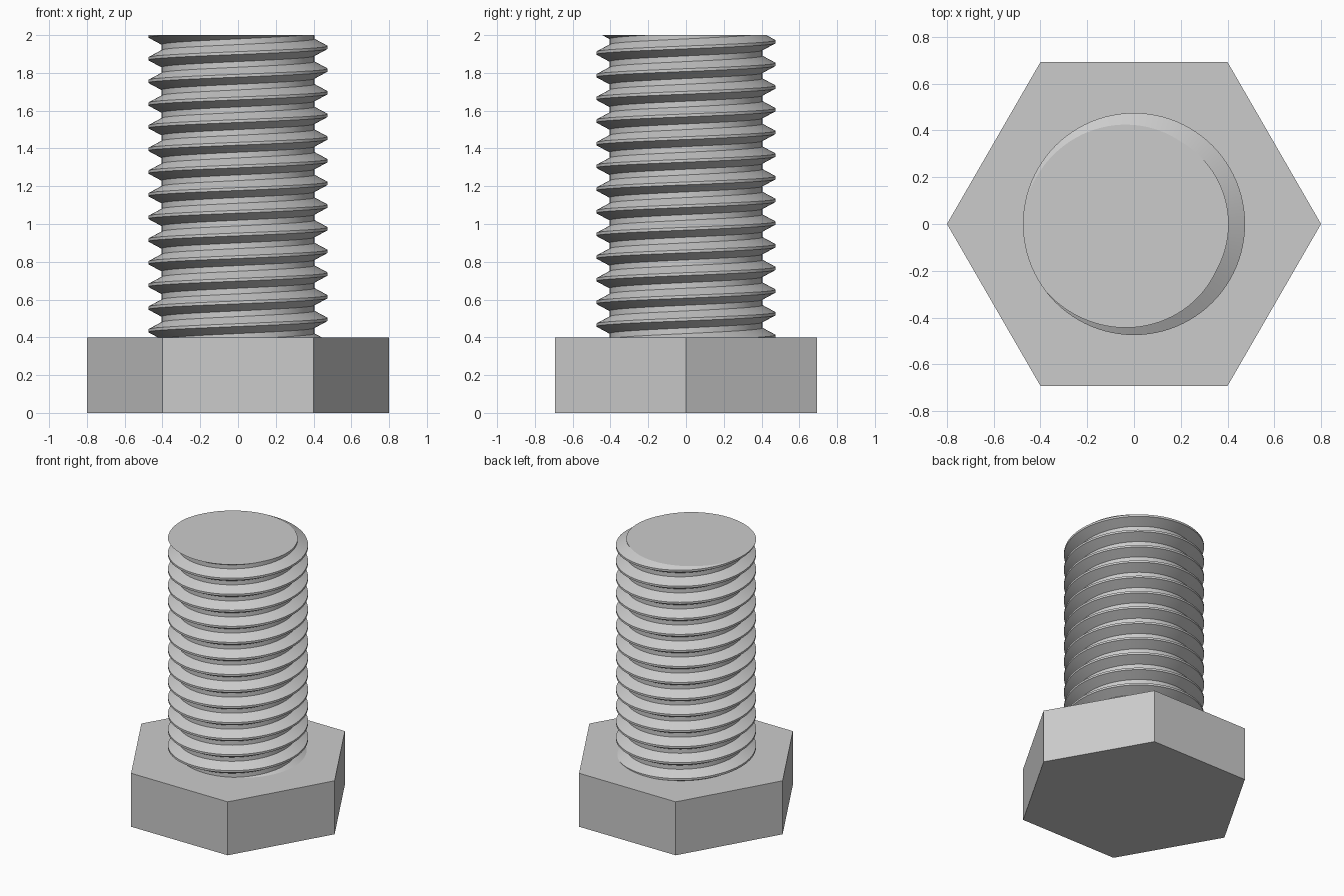
import bpy, bmesh
from math import sin, cos, pi, radians

cube = bpy.data.objects.get("Cube")
if cube:
    bpy.data.objects.remove(cube)

HEAD_RADIUS, HEAD_TOP, TOP = 0.8, 0.4, 2.0
CREST, ROOT, PITCH = 0.475, 0.405, 0.12
CREST_Z = 0.495          # height of one crest on the +x side
SEGMENTS = 96

steel = bpy.data.materials.new("steel_grey")
steel.use_nodes = True
colour = (0.6, 0.6, 0.6, 1)
steel.diffuse_color = colour
steel.node_tree.nodes["Principled BSDF"].inputs["Base Color"].default_value = colour


def finish(bm, name):
    mesh = bpy.data.meshes.new(name)
    bm.to_mesh(mesh)
    bm.free()
    mesh.materials.append(steel)
    obj = bpy.data.objects.new(name, mesh)
    bpy.context.collection.objects.link(obj)
    return obj


# Hexagonal head: extruded six-sided profile
bm = bmesh.new()
corners = [bm.verts.new((HEAD_RADIUS * cos(i * pi / 3), HEAD_RADIUS * sin(i * pi / 3), 0))
           for i in range(6)]
base = bm.faces.new(corners)
top = bmesh.ops.extrude_face_region(bm, geom=[base], use_keep_orig=True)["geom"]
bmesh.ops.translate(bm, vec=(0, 0, HEAD_TOP),
                    verts=[g for g in top if isinstance(g, bmesh.types.BMVert)])
bmesh.ops.recalc_face_normals(bm, faces=bm.faces[:])
finish(bm, "hex_head")

# Threaded shank: a flat-crested profile swept up a right-handed helix
crest_half, root_half = PITCH / 16, PITCH / 8
profile = [(CREST, -crest_half), (CREST, crest_half),
           (ROOT, PITCH / 2 - root_half), (ROOT, PITCH / 2 + root_half)]
bm = bmesh.new()
columns = []
for s in range(SEGMENTS):
    a = 2 * pi * s / SEGMENTS
    columns.append([bm.verts.new((r * cos(a), r * sin(a),
                                  CREST_Z + PITCH * (turn + s / SEGMENTS) + dz))
                    for turn in range(-3, 15) for r, dz in profile])
for s in range(SEGMENTS):
    left = columns[s]
    # the last column joins the first one a full turn higher
    right = columns[s + 1] if s + 1 < SEGMENTS else columns[0][len(profile):]
    for j in range(len(right) - 1):
        bm.faces.new((left[j], right[j], right[j + 1], left[j + 1]))

# Trim the thread flush with the head and with the flat end
for z, up in ((HEAD_TOP, -1), (TOP, 1)):
    bmesh.ops.bisect_plane(bm, geom=bm.verts[:] + bm.edges[:] + bm.faces[:],
                           plane_co=(0, 0, z), plane_no=(0, 0, up), clear_outer=True)
rim = [e for e in bm.edges if e.is_boundary and all(abs(v.co.z - TOP) < 1e-4 for v in e.verts)]
bmesh.ops.contextual_create(bm, geom=rim)
bmesh.ops.recalc_face_normals(bm, faces=bm.faces[:])
shank = finish(bm, "threaded_shank")

bpy.ops.object.select_all(action='DESELECT')
shank.select_set(True)
bpy.context.view_layer.objects.active = shank
bpy.ops.object.shade_smooth_by_angle(angle=radians(25))
